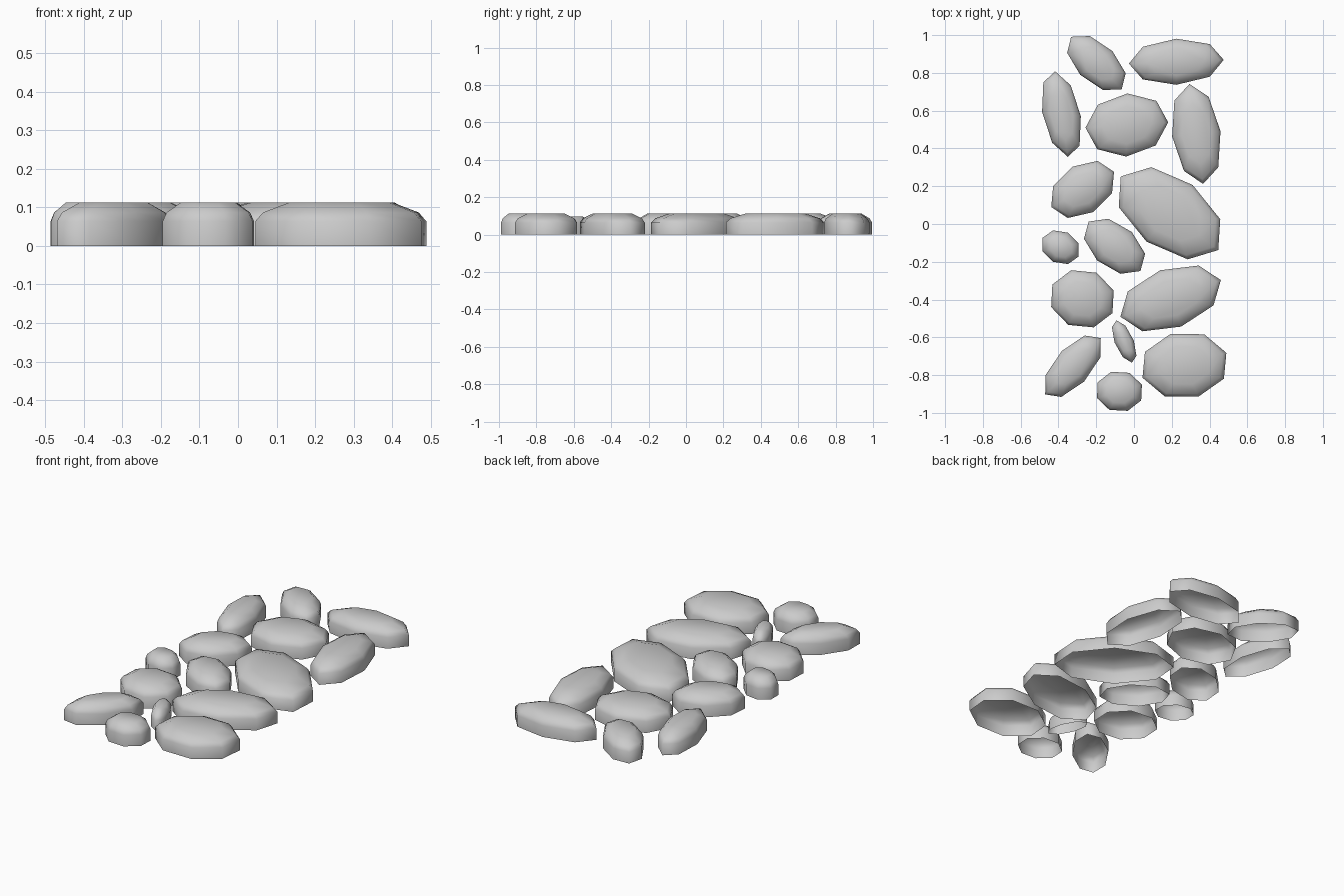
import bpy, bmesh, math

# Each stone is a stretched octagon: centre, first axis, second axis
STONES = [
    (-.199, .852, -.134, .139, .085, .063),
    (.224, .859, -.251, -.010, .000, .122),
    (-.384, .582, -.096, .168, .049, .152),
    (-.038, .524, -.219, -.014, .003, .167),
    (.330, .477, -.116, .177, .065, .197),
    (-.272, .183, -.156, .019, .079, .151),
    (.188, .057, -.258, .195, .122, .150),
    (-.103, -.118, -.137, .131, .092, .075),
    (-.389, -.123, -.096, .049, .040, .077),
    (-.273, -.396, -.159, .076, .075, .138),
    (.194, -.394, -.227, .037, .149, .174),
    (-.052, -.622, -.065, .076, .007, .083),
    (-.323, -.753, -.059, .081, .147, .149),
    (-.077, -.886, -.115, .048, .053, .098),
    (.267, -.748, -.209, .071, .105, .164),
]
# Side profile: outline scale, height
PROFILE = [(1, 0), (1, .064), (.91, .087), (.6, .113)]


def stone(index, cx, cy, ux, uy, vx, vy):
    bm = bmesh.new()
    # the smallest pebble sits a little lower
    tall = .87 if abs(ux * vy - uy * vx) < .008 else 1
    rings = []
    for s, z in PROFILE:
        ring = []
        for k in range(8):
            c, n = s * math.cos(k * math.pi / 4), s * math.sin(k * math.pi / 4)
            ring.append(bm.verts.new((cx + ux * c + vx * n, cy + uy * c + vy * n, z * tall)))
        rings.append(ring)
    # walls and rounded shoulder, open underneath
    for low, high in zip(rings, rings[1:]):
        for k in range(8):
            j = (k + 1) % 8
            bm.faces.new((low[k], high[k], high[j], low[j]))
    # flat top
    bm.faces.new(rings[-1][::-1])
    for f in bm.faces:
        f.smooth = True
        f.normal_update()
    # outlines run clockwise, so make sure the top points up
    if sum(f.normal.z for f in bm.faces) < 0:
        bmesh.ops.reverse_faces(bm, faces=bm.faces[:])
    mesh = bpy.data.meshes.new(f"paving_stone_{index:02d}")
    bm.to_mesh(mesh)
    bm.free()
    bpy.context.collection.objects.link(bpy.data.objects.new(mesh.name, mesh))


for i, values in enumerate(STONES, 1):
    stone(i, *values)
